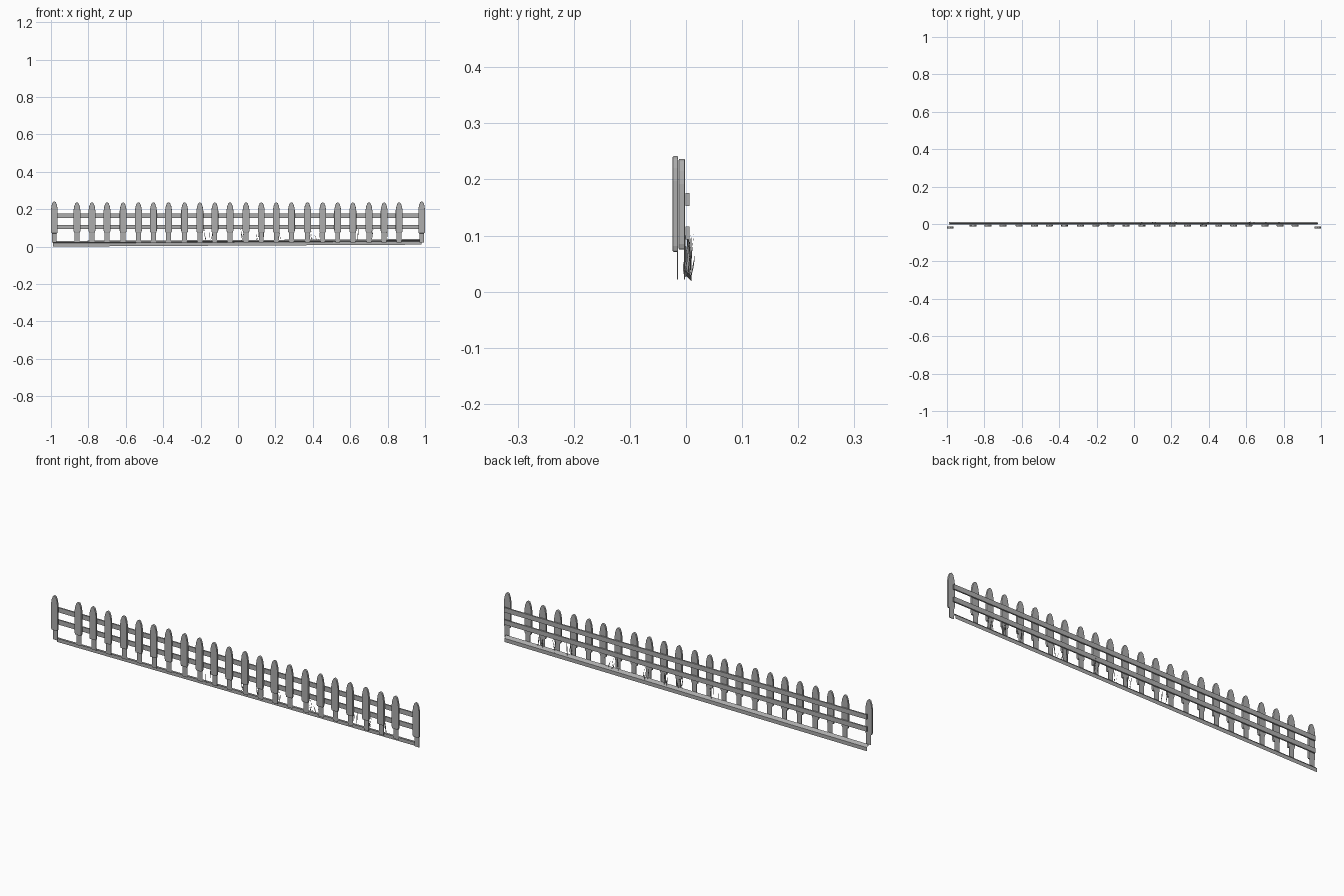
import bpy, bmesh, math, random
from mathutils import Vector

random.seed(4)
cube = bpy.data.objects.get("Cube")
if cube:
    bpy.data.objects.remove(cube)


def material(name, rgb):
    m = bpy.data.materials.new(name)
    m.use_nodes = True
    m.diffuse_color = (*rgb, 1)
    m.node_tree.nodes["Principled BSDF"].inputs["Base Color"].default_value = (*rgb, 1)
    return m


wood = material("weathered grey", (0.42, 0.42, 0.42))
weed = material("dull grey weeds", (0.3, 0.3, 0.3))


def make(name, bm, mat):
    bmesh.ops.recalc_face_normals(bm, faces=bm.faces[:])
    mesh = bpy.data.meshes.new(name)
    bm.to_mesh(mesh)
    bm.free()
    mesh.materials.append(mat)
    obj = bpy.data.objects.new(name, mesh)
    bpy.context.collection.objects.link(obj)
    return obj


def box(bm, x0, x1, y0, y1, z0, z1):
    verts = bmesh.ops.create_cube(bm, size=1)["verts"]
    for v in verts:
        v.co = Vector((x0 + (v.co.x + 0.5) * (x1 - x0),
                       y0 + (v.co.y + 0.5) * (y1 - y0),
                       z0 + (v.co.z + 0.5) * (z1 - z0)))


def board(name, x, y0, y1, bottom, top, half):
    """Pointed plank with a rounded tip, and a slim foot running into the base."""
    side = [(half * 0.85, bottom), (half, bottom + 0.01), (half, top - 0.045),
            (half * 0.8, top - 0.022), (half * 0.45, top - 0.005)]
    outline = side + [(0, top)] + [(-px, pz) for px, pz in reversed(side)]
    bm = bmesh.new()
    face = bm.faces.new([bm.verts.new((x + px, y0, pz)) for px, pz in outline])
    ext = bmesh.ops.extrude_face_region(bm, geom=[face])["geom"]
    for v in ext:
        if isinstance(v, bmesh.types.BMVert):
            v.co.y = y1
    obj = make(name, bm, wood)
    bev = obj.modifiers.new("soft edges", 'BEVEL')
    bev.width = 0.002
    bev.segments = 2
    bev.limit_method = 'ANGLE'
    bm = bmesh.new()
    box(bm, x - half * 0.7, x + half * 0.7, y1 - 0.002, y1, 0.022, bottom + 0.005)
    make(name + "_foot", bm, wood)


# End posts
for label, x in (("right_post", -0.982), ("left_post", 0.982)):
    board(label, x, -0.024, -0.014, 0.071, 0.242, 0.018)

# Pickets repeat in panels of four
for i in range(22):
    panel, slot = divmod(i, 4)
    x = -0.861 + 0.3285 * panel + (0, 0.08, 0.161, 0.247)[slot]
    board("picket", x, -0.013, -0.002, 0.075, 0.237, 0.0185)

# Two rails behind the pickets
for label, z in (("lower_rail", 0.093), ("upper_rail", 0.153)):
    bm = bmesh.new()
    box(bm, -0.985, 0.985, -0.001, 0.006, z, z + 0.023)
    make(label, bm, wood)

# Sloped ground board, open at the ends and rising gently to the left
bm = bmesh.new()
rows = []
for x, lift in ((-0.99, -0.004), (0.98, 0.006)):
    rows.append([bm.verts.new((x, y, z + lift)) for y, z in
                 ((-0.002, 0.026), (-0.002, 0.034), (0.01, 0.022), (0.01, 0.004))])
for a in range(3):
    bm.faces.new((rows[0][a], rows[1][a], rows[1][a + 1], rows[0][a + 1]))
make("base_board", bm, wood)

# Thin weeds growing through the fence
bm = bmesh.new()
for x in (-0.16, 0.02, 0.12, 0.22, 0.38, 0.41, 0.62, 0.7, 0.79):
    for blade in range(4):
        foot = Vector((x + random.uniform(-0.02, 0.02), random.uniform(-0.004, 0.01), 0.025))
        tip = foot + Vector((random.uniform(-0.015, 0.015), random.uniform(-0.005, 0.01),
                             random.uniform(0.025, 0.085)))
        mid = foot.lerp(tip, 0.5)
        turn = random.uniform(0, math.pi)
        w = Vector((math.cos(turn), math.sin(turn), 0)) * 0.002
        bm.faces.new([bm.verts.new(p) for p in (foot, mid + w, tip, mid - w)])
make("weeds", bm, weed)
